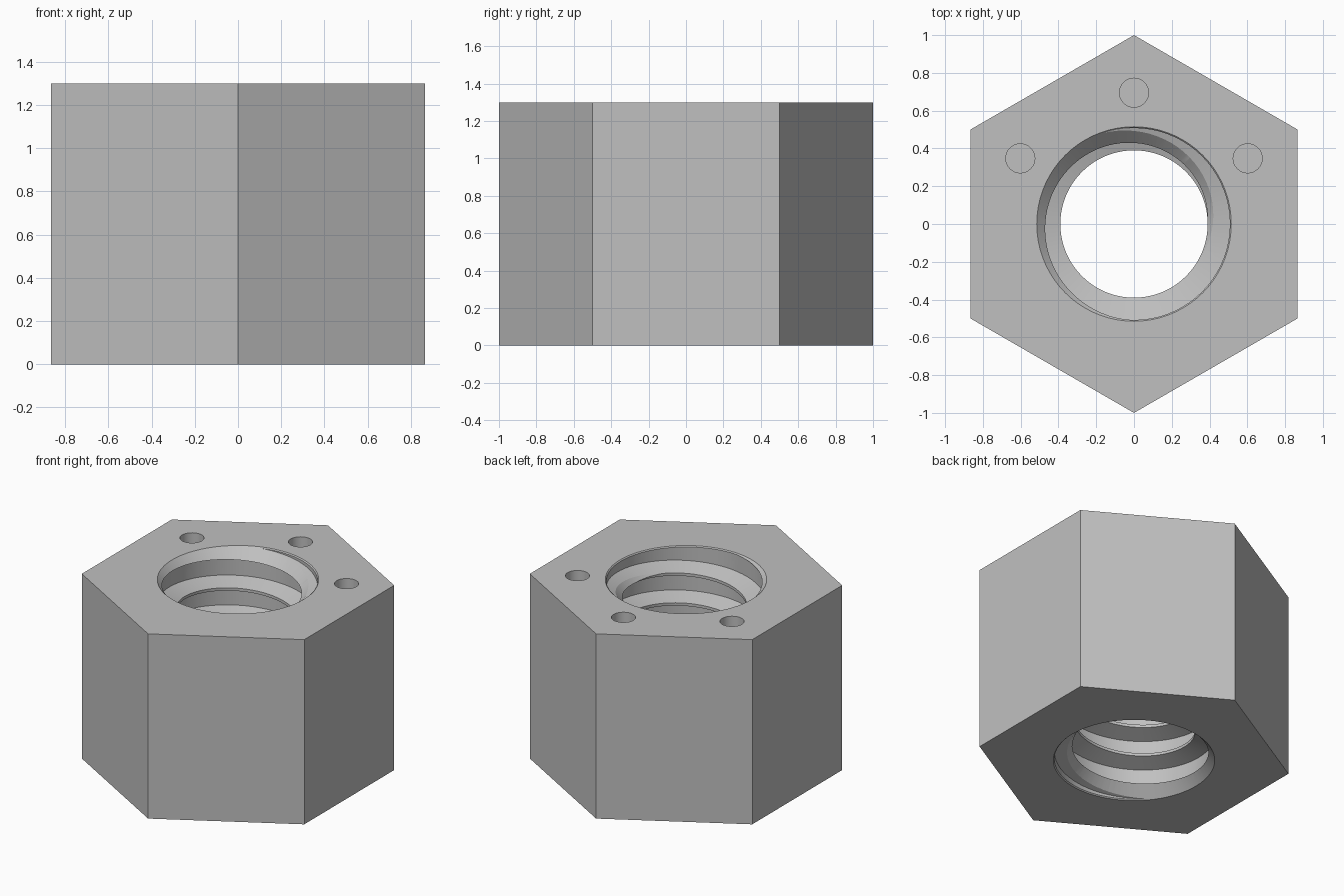
import bpy
import bmesh
from math import sin, cos, pi, radians

HEIGHT = 1.3
PITCH = 0.21
ROOT, CREST = 0.508, 0.39     # thread groove and ridge radii
RIM = 0.515                   # bore radius at the chamfered mouths
SEG = 72                      # steps per thread turn

if "Cube" in bpy.data.objects:
    bpy.data.objects.remove(bpy.data.objects["Cube"], do_unlink=True)

steel = bpy.data.materials.new("plain_grey")
steel.use_nodes = True
grey = (0.53, 0.53, 0.53, 1)
steel.diffuse_color = grey
steel.node_tree.nodes["Principled BSDF"].inputs["Base Color"].default_value = grey


def add_object(name, bm):
    bmesh.ops.recalc_face_normals(bm, faces=bm.faces)
    mesh = bpy.data.meshes.new(name)
    bm.to_mesh(mesh)
    bm.free()
    mesh.materials.append(steel)
    obj = bpy.data.objects.new(name, mesh)
    bpy.context.collection.objects.link(obj)
    return obj


def frustum(name, sides, r_low, r_high, z_low, z_high, x=0, y=0, turn=0):
    bm = bmesh.new()
    rings = []
    for r, z in ((r_low, z_low), (r_high, z_high)):
        rings.append([bm.verts.new((x + r * cos(turn + 2 * pi * k / sides),
                                    y + r * sin(turn + 2 * pi * k / sides), z))
                      for k in range(sides)])
    low, high = rings
    bm.faces.new(low)
    bm.faces.new(high)
    for k in range(sides):
        n = (k + 1) % sides
        bm.faces.new((low[k], low[n], high[n], high[k]))
    return add_object(name, bm)


def thread_cutter():
    # One pitch of the thread, swept along a right-handed helix
    profile = [(CREST, -0.01), (CREST, 0.01), (ROOT, 0.046), (ROOT, PITCH - 0.046)]
    start = HEIGHT - 0.043 - PITCH * (9 + 125 / 360)
    turns = 12
    bm = bmesh.new()
    grid = []
    for i in range(turns * SEG + 1):
        a = 2 * pi * i / SEG
        z = start + PITCH * i / SEG
        grid.append([bm.verts.new((r * cos(a), r * sin(a), z + dz)) for r, dz in profile])
    last = len(grid) - 1 - SEG
    for i in range(last):
        ca, cb = grid[i] + [grid[i + SEG][0]], grid[i + 1] + [grid[i + 1 + SEG][0]]
        for j in range(4):
            bm.faces.new((ca[j], cb[j], cb[j + 1], ca[j + 1]))
    # Close both ends with fans to the axis
    bmesh.ops.delete(bm, geom=[v for v in bm.verts if not v.link_faces], context='VERTS')
    rims = [[e for e in bm.edges if e.is_boundary and (e.verts[0].co.z < HEIGHT / 2) == low]
            for low in (True, False)]
    for rim in rims:
        zs = [v.co.z for e in rim for v in e.verts]
        hub = bm.verts.new((0, 0, sum(zs) / len(zs)))
        for e in rim:
            bm.faces.new((e.verts[0], e.verts[1], hub))
    return add_object("thread_cutter", bm)


# Hexagonal body with a corner at front and back
nut = frustum("hex_nut", 6, 1, 1, 0, HEIGHT, turn=pi / 2)

# Threaded bore, chamfered mouths and three blind holes in the top
over, deep = 0.1, 0.145
cutters = [
    thread_cutter(),
    frustum("top_chamfer", SEG, RIM - deep, RIM + over, HEIGHT - deep, HEIGHT + over),
    frustum("bottom_chamfer", SEG, RIM + over, RIM - deep, -over, deep),
]
for deg in (30, 90, 150):
    a = radians(deg)
    cutters.append(frustum("blind_hole", 32, 0.077, 0.077, HEIGHT - 0.25, HEIGHT + over,
                           0.695 * cos(a), 0.695 * sin(a)))

bpy.context.view_layer.objects.active = nut
for cutter in cutters:
    cutter.hide_render = True
    mod = nut.modifiers.new(cutter.name, 'BOOLEAN')
    mod.operation = 'DIFFERENCE'
    mod.solver = 'EXACT'
    mod.object = cutter
    bpy.ops.object.modifier_apply(modifier=mod.name)
for cutter in cutters:
    bpy.data.objects.remove(cutter, do_unlink=True)

# Smooth bore, crisp edges
bpy.ops.object.select_all(action='DESELECT')
nut.select_set(True)
bpy.ops.object.shade_smooth_by_angle(angle=radians(22))
